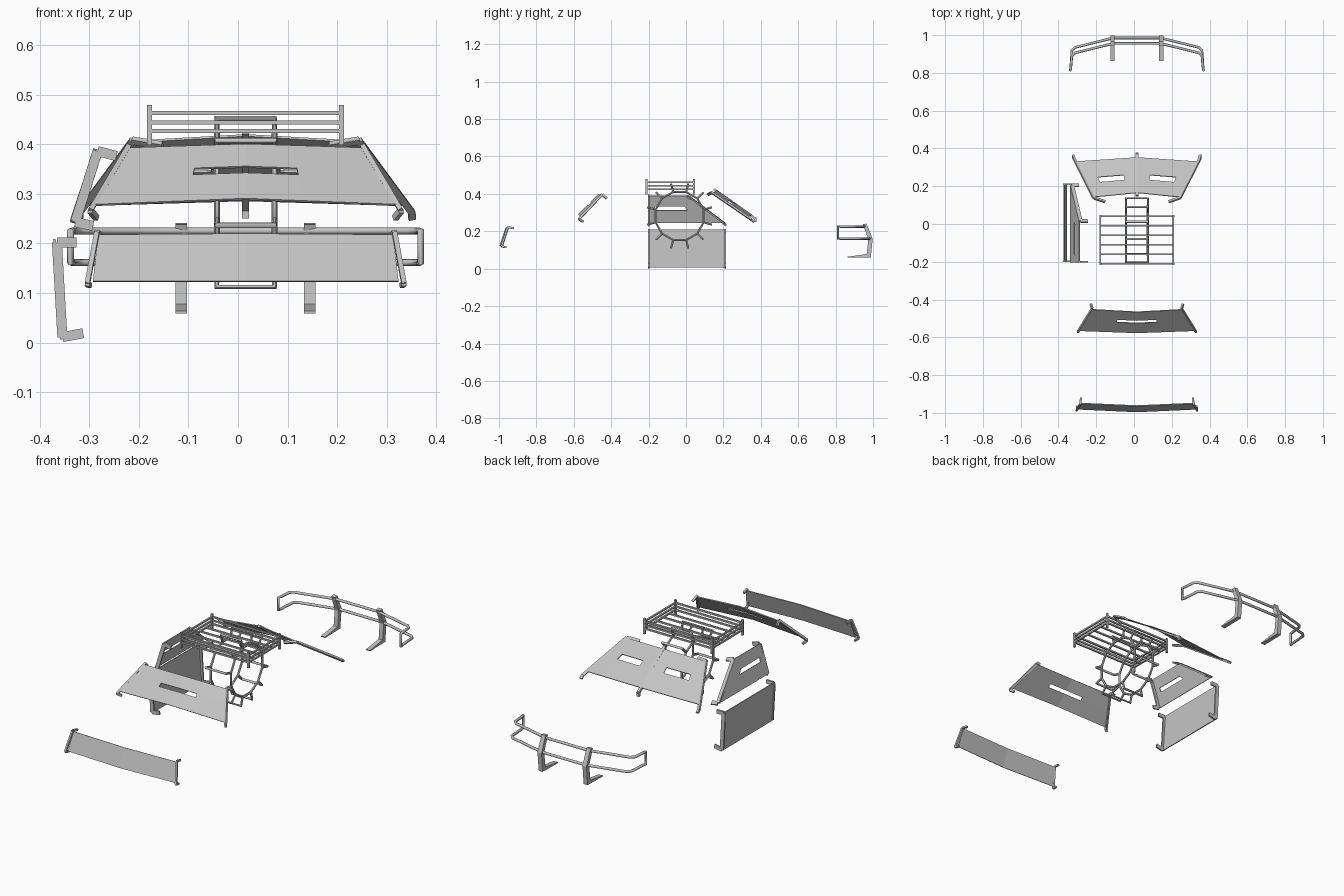
import bpy, bmesh, math
from mathutils import Vector, Matrix

cube = bpy.data.objects.get("Cube")
if cube:
    bpy.data.objects.remove(cube)

CX = 0.0155  # centre line of the kit

steel = bpy.data.materials.new("grey steel")
steel.use_nodes = True
steel.diffuse_color = (0.55, 0.55, 0.55, 1)
steel.node_tree.nodes["Principled BSDF"].inputs["Base Color"].default_value = (0.55, 0.55, 0.55, 1)


def activate(obj):
    bpy.ops.object.select_all(action='DESELECT')
    obj.select_set(True)
    bpy.context.view_layer.objects.active = obj


def finish(name, bm):
    bmesh.ops.recalc_face_normals(bm, faces=bm.faces)
    mesh = bpy.data.meshes.new(name)
    bm.to_mesh(mesh)
    bm.free()
    mesh.materials.append(steel)
    obj = bpy.data.objects.new(name, mesh)
    bpy.context.collection.objects.link(obj)
    return obj


def beam(bm, a, b, side, width, thick):
    """Box from a to b; width runs along side, thick across it."""
    a, b = Vector(a), Vector(b)
    along = b - a
    cross = along.cross(Vector(side)).normalized()
    wide = cross.cross(along).normalized()
    m = Matrix((wide * width, cross * thick, along)).transposed().to_4x4()
    m.translation = (a + b) / 2
    bmesh.ops.create_cube(bm, size=1, matrix=m)


def tubes(name, paths, radius, resolution=2):
    """Round tubes along paths of (points, closed)."""
    curve = bpy.data.curves.new(name, 'CURVE')
    curve.dimensions = '3D'
    curve.bevel_depth = radius
    curve.bevel_resolution = resolution
    curve.use_fill_caps = True
    for points, closed in paths:
        s = curve.splines.new('POLY')
        s.points.add(len(points) - 1)
        for p, co in zip(s.points, points):
            p.co = (*co, 1)
        s.use_cyclic_u = closed
    curve.materials.append(steel)
    obj = bpy.data.objects.new(name, curve)
    bpy.context.collection.objects.link(obj)
    activate(obj)
    bpy.ops.object.convert(target='MESH')
    bpy.ops.object.shade_smooth_by_angle(angle=math.radians(50))


def panel(name, bottom, top, slots=(), thick=0.005):
    """Plate between two three-point edges, with slots as (u0, u1, v0, v1)."""
    def edge(pts, u):
        l, c, r = map(Vector, pts)
        return c.lerp(r, u) if u > 0 else c.lerp(l, -u)

    us = sorted({-1, 0, 1, *[u for s in slots for u in s[:2]]})
    vs = sorted({0, 1, *[v for s in slots for v in s[2:]]})
    bm = bmesh.new()
    grid = [[bm.verts.new(edge(bottom, u).lerp(edge(top, u), v)) for u in us] for v in vs]
    for j in range(len(vs) - 1):
        for i in range(len(us) - 1):
            u, v = (us[i] + us[i + 1]) / 2, (vs[j] + vs[j + 1]) / 2
            if not any(s[0] < u < s[1] and s[2] < v < s[3] for s in slots):
                bm.faces.new((grid[j][i], grid[j][i + 1], grid[j + 1][i + 1], grid[j + 1][i]))
    obj = finish(name, bm)
    mod = obj.modifiers.new("thickness", 'SOLIDIFY')
    mod.thickness = thick
    mod.offset = 0


def bracket(name, low, high, low_hook, high_hook, width=0.016, thick=0.01):
    """Edge bar with a hook at each end."""
    bm = bmesh.new()
    low, high = Vector(low), Vector(high)
    beam(bm, low, high, high_hook, width, thick)
    for end, hook in ((low, low_hook), (high, high_hook)):
        beam(bm, end, end + Vector(hook), high - low, width, thick)
    finish(name, bm)


def sym(half, y, z, yc, zc):
    """Left, centre and right points of a slightly bowed edge."""
    return ((CX - half, y, z), (CX, yc, zc), (CX + half, y, z))


SIDES = ((-1, "right"), (1, "left"))

# Grille cover, foremost
panel("grille_cover", sym(0.308, -0.98, 0.123, -0.994, 0.123), sym(0.297, -0.949, 0.217, -0.962, 0.219))
for s, side in SIDES:
    bracket(side + "_grille_bracket", (CX + s * 0.319, -0.987, 0.119), (CX + s * 0.3, -0.954, 0.222),
            (-s * 0.004, 0.026, -0.004), (-s * 0.004, 0.034, -0.006), 0.01)

# Windscreen cover with one vision slot
panel("windscreen_cover", sym(0.303, -0.565, 0.277, -0.576, 0.289), sym(0.237, -0.452, 0.391, -0.465, 0.399),
      [(-0.39, 0.39, 0.47, 0.59)])
for s, side in SIDES:
    bracket(side + "_windscreen_bracket", (CX + s * 0.313, -0.572, 0.266), (CX + s * 0.236, -0.448, 0.396),
            (-s * 0.012, 0.022, -0.015), (s * 0.008, 0.024, -0.02), 0.012)

# Rear window cover with two slots and a centre strap
panel("rear_window_cover", sym(0.325, 0.33, 0.277, 0.352, 0.287), sym(0.228, 0.142, 0.405, 0.165, 0.418),
      [(-0.74, -0.25, 0.47, 0.61), (0.25, 0.74, 0.47, 0.61)])
for s, side in SIDES:
    bracket(side + "_rear_window_bracket", (CX + s * 0.335, 0.35, 0.262), (CX + s * 0.228, 0.138, 0.407),
            (0, 0.014, -0.012), (-s * 0.06, -0.02, -0.01), 0.014)
bm = bmesh.new()
beam(bm, (CX, 0.15, 0.425), (CX, 0.375, 0.265), (1, 0, 0), 0.014, 0.012)
beam(bm, (CX, 0.37, 0.275), (CX, 0.37, 0.25), (1, 0, 0), 0.014, 0.012)
finish("rear_centre_strap", bm)

# Side window cover, sloping towards the rear
panel("side_window_cover", ((-0.337, -0.2, 0.245), (-0.337, 0, 0.245), (-0.337, 0.2, 0.245)),
      ((-0.288, -0.2, 0.39), (-0.288, -0.095, 0.39), (-0.288, 0.01, 0.39)), [(-0.76, 0.34, 0.47, 0.61)])
for name, y_low, y_high in (("front", -0.2, -0.2), ("rear", 0.205, 0.015)):
    bracket(name + "_side_window_bracket", (-0.328, y_low, 0.243), (-0.283, y_high, 0.386),
            (0.036, 0, -0.008), (0.038, 0, -0.01), 0.02, 0.008)

# Door cover below it
panel("door_cover", ((-0.356, -0.2, 0.006), (-0.356, 0, 0.006), (-0.356, 0.21, 0.006)),
      ((-0.37, -0.2, 0.209), (-0.37, 0, 0.209), (-0.37, 0.21, 0.209)))
for name, y in (("front", -0.198), ("rear", 0.21)):
    bracket(name + "_door_bracket", (-0.354, y, 0.011), (-0.365, y, 0.202),
            (0.042, 0, 0.008), (0.039, 0, 0), 0.02, 0.008)

# Roof rack: corner posts, three rails all round and floor slats
bm = bmesh.new()
x0, x1, y0, y1 = -0.178, 0.209, -0.211, 0.042
for x in (x0, x1):
    for y in (y0, y1):
        beam(bm, (x, y, 0.398), (x, y, 0.479), (1, 0, 0), 0.01, 0.01)
for z in (0.426, 0.444, 0.463):
    for y in (y0, y1):
        beam(bm, (x0, y, z), (x1, y, z), (0, 1, 0), 0.008, 0.008)
    for x in (x0, x1):
        beam(bm, (x, y0, z), (x, y1, z), (1, 0, 0), 0.008, 0.008)
for i in range(1, 5):
    y = y0 + (y1 - y0) * i / 5
    beam(bm, (x0, y, 0.426), (x1, y, 0.426), (0, 1, 0), 0.008, 0.008)
finish("roof_rack", bm)

# Wheel cage: two rings joined by raised U-shaped treads
RY, RZ, HALF = -0.034, 0.282, 0.058


def polar(x, radius, i):
    a = math.radians(15 + 30 * i)
    return (x, RY + radius * math.cos(a), RZ + radius * math.sin(a))


paths = [([polar(CX + s * HALF, 0.133, i) for i in range(12)], True) for s in (-1, 1)]
for i in range(12):
    paths.append(([polar(CX - HALF, 0.133, i), polar(CX - HALF, 0.176, i),
                   polar(CX + HALF, 0.176, i), polar(CX + HALF, 0.133, i)], False))
tubes("wheel_cage", paths, 0.0063, 1)


# Bumper guard: closed tube loop on two bent uprights
def guard_bar(y, z):
    half = [(0.125, y, z), (0.328, y - 0.05, z), (0.344, y - 0.066, z), (0.35, 0.83, z), (0.353, 0.813, z)]
    return [(CX - p[0], *p[1:]) for p in reversed(half)] + [(CX + p[0], *p[1:]) for p in half]


tubes("bumper_guard_loop", [(guard_bar(0.956, 0.225) + guard_bar(0.985, 0.161)[::-1], True)], 0.007)
profile = ((0.945, 0.238), (0.965, 0.241), (0.998, 0.16), (0.988, 0.061), (0.863, 0.059),
           (0.863, 0.064), (0.966, 0.078), (0.975, 0.158))
for s, side in SIDES:
    bm = bmesh.new()
    x = CX + s * 0.1295
    outline = bm.faces.new([bm.verts.new((x - 0.0115, *p)) for p in profile])
    extruded = bmesh.ops.extrude_face_region(bm, geom=[outline], use_keep_orig=True)["geom"]
    bmesh.ops.translate(bm, vec=(0.023, 0, 0), verts=[v for v in extruded if isinstance(v, bmesh.types.BMVert)])
    finish(side + "_bumper_upright", bm)
